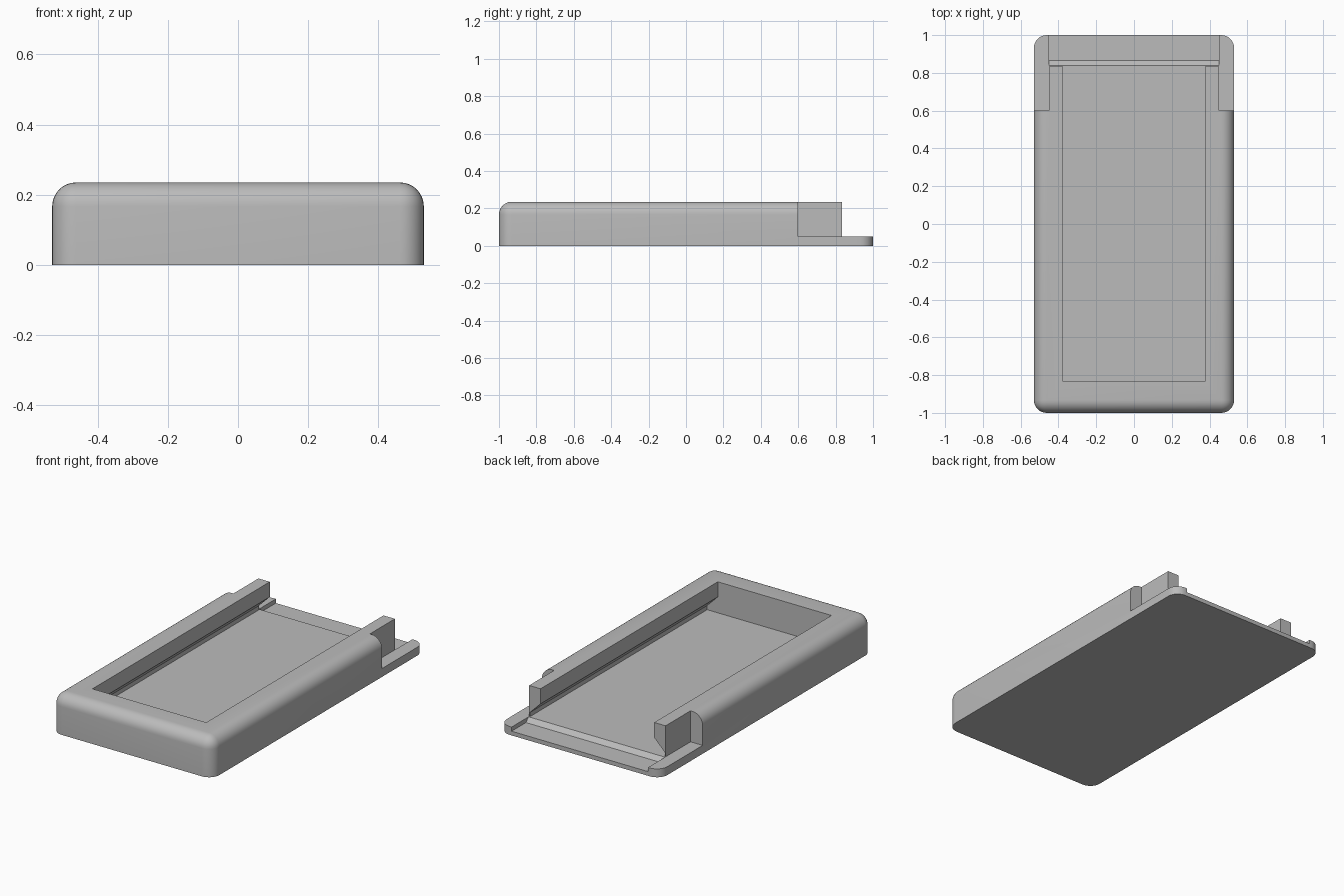
import bpy
import bmesh
import math
from mathutils import Vector

if "Cube" in bpy.data.objects:
    bpy.data.objects.remove(bpy.data.objects["Cube"], do_unlink=True)

W, H, R = 0.53, 0.235, 0.068    # half width, height, edge radius
FLOOR, RAIL_END = 0.05, 0.835

grey = bpy.data.materials.new("plain_grey")
grey.use_nodes = True
grey.diffuse_color = (0.5, 0.5, 0.5, 1)
grey.node_tree.nodes["Principled BSDF"].inputs["Base Color"].default_value = (0.5, 0.5, 0.5, 1)


def make_object(name, bm):
    bmesh.ops.recalc_face_normals(bm, faces=bm.faces)
    mesh = bpy.data.meshes.new(name)
    bm.to_mesh(mesh)
    bm.free()
    mesh.materials.append(grey)
    obj = bpy.data.objects.new(name, mesh)
    bpy.context.collection.objects.link(obj)
    return obj


def prism(name, points, offset):
    """Extrude a closed outline of 3D points along an offset."""
    bm = bmesh.new()
    face = bm.faces.new([bm.verts.new(p) for p in points])
    result = bmesh.ops.extrude_face_region(bm, geom=[face])
    verts = [v for v in result["geom"] if isinstance(v, bmesh.types.BMVert)]
    bmesh.ops.translate(bm, verts=verts, vec=Vector(offset))
    return make_object(name, bm)


def box(name, x0, x1, y0, y1, z0, z1):
    outline = [(x0, y0, z0), (x1, y0, z0), (x1, y1, z0), (x0, y1, z0)]
    return prism(name, outline, (0, 0, z1 - z0))


# Tray body: block with rounded sides and top, flat underneath
bm = bmesh.new()
bmesh.ops.create_cube(bm, size=1)
for v in bm.verts:
    v.co = (v.co.x * 2 * W, v.co.y * 2, (v.co.z + 0.5) * H)
edges = [e for e in bm.edges if max(v.co.z for v in e.verts) > H / 2]
bmesh.ops.bevel(bm, geom=edges, offset=R, segments=8, profile=0.5, affect='EDGES')
tray = make_object("sliding_tray", bm)

# Dovetail cavity, open at the back
half = [(0.445, FLOOR), (0.445, 0.075), (0.375, 0.145), (0.375, 0.4)]
profile = half + [(-x, z) for x, z in reversed(half)]
cutters = [prism("cavity_cutter", [(x, -RAIL_END, z) for x, z in profile], (0, 2.1, 0))]

# Open back ledge
cutters.append(box("ledge_cutter", -0.7, 0.7, RAIL_END, 1.2, FLOOR, 0.4))

# Side notches that leave the narrow rail ends
for side in (-1, 1):
    x0, x1 = sorted((side * 0.45, side * 0.7))
    cutters.append(box("notch_cutter", x0, x1, 0.6, 1.2, FLOOR, 0.4))

# Shallow sloped channel across the ledge
channel = [(0.84, FLOOR), (0.865, 0.025), (1.2, 0.025), (1.2, 0.1), (0.84, 0.1)]
cutters.append(prism("channel_cutter", [(-0.45, y, z) for y, z in channel], (0.9, 0, 0)))

# Cut the body
bpy.context.view_layer.objects.active = tray
for cutter in cutters:
    cutter.hide_render = True
    mod = tray.modifiers.new("cut", 'BOOLEAN')
    mod.operation = 'DIFFERENCE'
    mod.solver = 'EXACT'
    mod.object = cutter
    bpy.ops.object.modifier_apply(modifier=mod.name)
    bpy.data.objects.remove(cutter, do_unlink=True)

# Smooth rounded edges, sharp corners elsewhere
bpy.ops.object.select_all(action='DESELECT')
tray.select_set(True)
bpy.ops.object.shade_smooth_by_angle(angle=math.radians(30))
